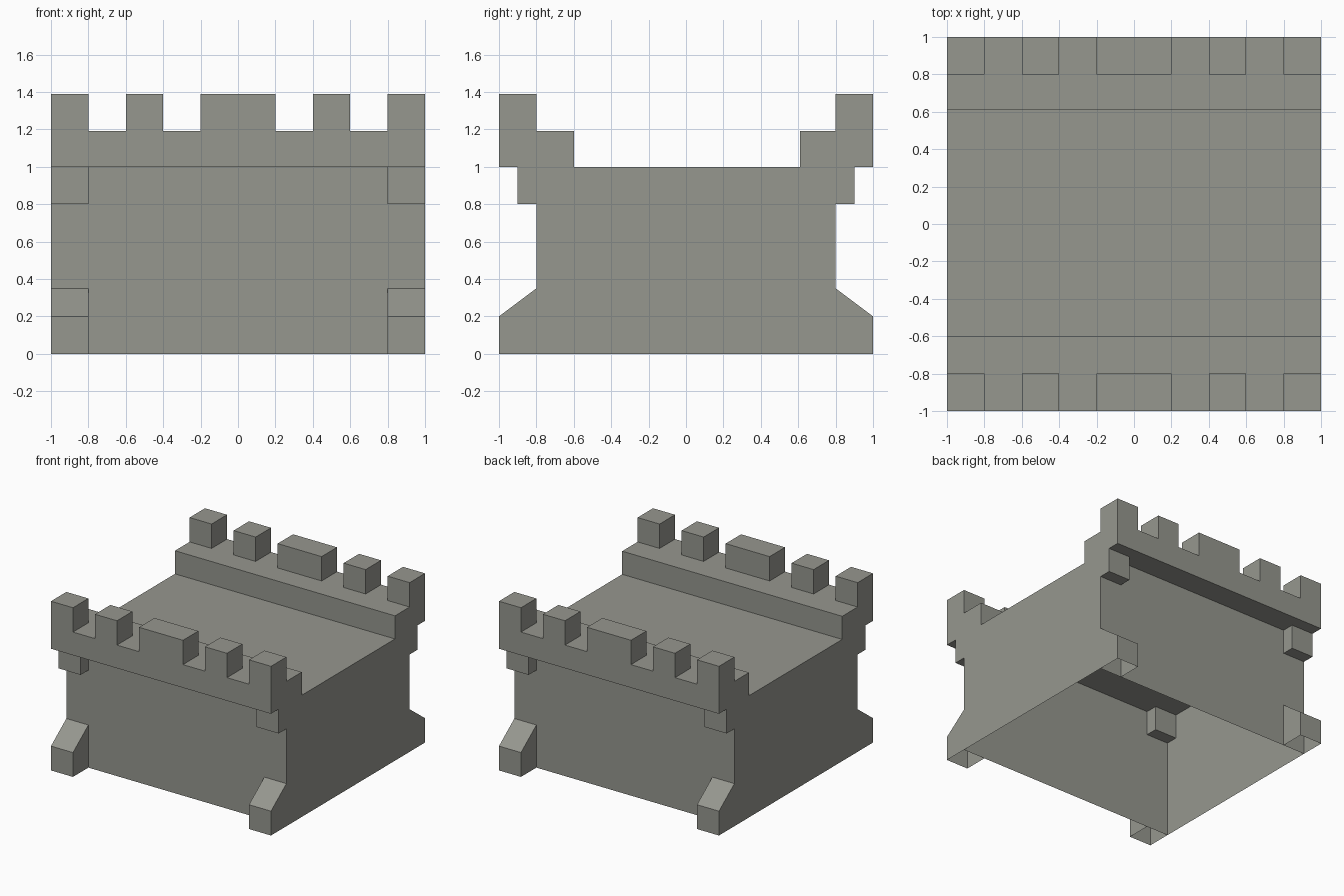
import bpy, bmesh

if "Cube" in bpy.data.objects:
    bpy.data.objects.remove(bpy.data.objects["Cube"])

stone = bpy.data.materials.new("grey stone")
stone.diffuse_color = (0.305, 0.309, 0.275, 1)
stone.use_nodes = True
stone.node_tree.nodes["Principled BSDF"].inputs["Base Color"].default_value = stone.diffuse_color


def extrude_profile(name, profile, x0, x1, skip=()):
    """Extrude a (y, z) profile along x; skip lists profile edges left open."""
    bm = bmesh.new()
    a = [bm.verts.new((x0, y, z)) for y, z in profile]
    b = [bm.verts.new((x1, y, z)) for y, z in profile]
    n = len(profile)
    bm.faces.new(a)
    bm.faces.new(b[::-1])
    sides = [bm.faces.new((a[i], b[i], b[(i + 1) % n], a[(i + 1) % n])) for i in range(n)]
    bmesh.ops.recalc_face_normals(bm, faces=bm.faces[:])
    bmesh.ops.delete(bm, geom=[sides[i] for i in skip], context='FACES_ONLY')
    me = bpy.data.meshes.new(name)
    bm.to_mesh(me)
    bm.free()
    me.materials.append(stone)
    ob = bpy.data.objects.new(name, me)
    bpy.context.collection.objects.link(ob)
    return ob


def box(name, x0, x1, y0, y1, z0, z1, skip=()):
    # profile edges: 0 bottom, 1 far side, 2 top, 3 near side
    return extrude_profile(name, [(y0, z0), (y1, z0), (y1, z1), (y0, z1)], x0, x1, skip)


# Hollow wall shell: open below, thin deck set between the parapets
extrude_profile("wall_body",
                [(-0.8, 0), (0.8, 0), (0.8, 1), (0.61, 1), (-0.6, 1), (-0.8, 1)],
                -1, 1, skip=(0, 2, 4))

merlons = [(-1, -0.8), (-0.6, -0.4), (-0.2, 0.2), (0.4, 0.6), (0.8, 1)]

for side, s, inner in (("front", -1, 0.6), ("back", 1, 0.61)):
    # Overhanging parapet base with walkway step
    box(side + "_parapet", -1, 1, s * 1.0, s * inner, 1, 1.19)
    # Battlement teeth
    for x0, x1 in merlons:
        box(side + "_merlon", x0, x1, s * 1.0, s * 0.8, 1.19, 1.39, skip=(0,))
    for x0, x1 in ((-1, -0.8), (0.8, 1)):
        # Support bracket passing through the wall
        box(side + "_bracket", x0, x1, s * 0.9, s * 0.7, 0.8, 1, skip=(2,))
        # Sloped buttress foot, open below and against the wall
        extrude_profile(side + "_buttress",
                        [(s * 0.8, 0), (s * 1.0, 0), (s * 1.0, 0.2), (s * 0.8, 0.35)],
                        x0, x1, skip=(0, 3))
